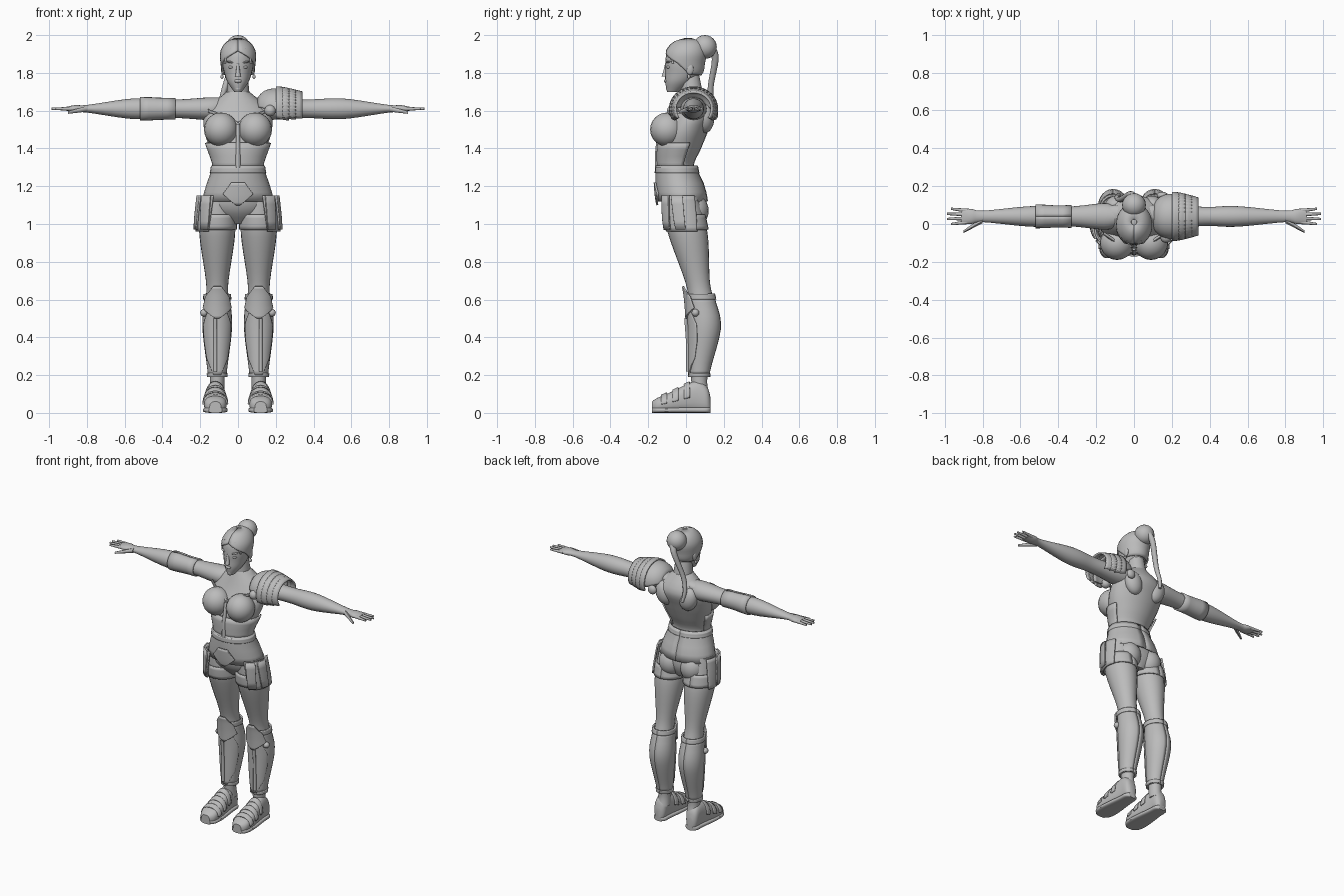
import bpy, bmesh, math
from mathutils import Vector, Matrix

if "Cube" in bpy.data.objects:
    bpy.data.objects.remove(bpy.data.objects["Cube"])

shade = (.5, .5, .5, 1)
grey = bpy.data.materials.new("plain grey")
grey.use_nodes = True
grey.diffuse_color = shade
grey.node_tree.nodes["Principled BSDF"].inputs["Base Color"].default_value = shade


def finish(name, bm, mirror=False, thick=0):
    """Turn a bmesh into a smooth-shaded object, optionally thickened or mirrored."""
    bmesh.ops.recalc_face_normals(bm, faces=bm.faces)
    mesh = bpy.data.meshes.new(name)
    bm.to_mesh(mesh)
    bm.free()
    mesh.materials.append(grey)
    mesh.polygons.foreach_set("use_smooth", [True] * len(mesh.polygons))
    mesh.set_sharp_from_angle(angle=math.radians(40))
    part = bpy.data.objects.new(name, mesh)
    bpy.context.collection.objects.link(part)
    if thick:
        solid = part.modifiers.new("thickness", 'SOLIDIFY')
        solid.thickness, solid.offset = thick, 0
    if mirror:
        part.modifiers.new("mirror", 'MIRROR').use_mirror_merge = False
    return part


def spline(rows, steps=4):
    """Smooth curve through all the section rows."""
    rows = [Vector(row) for row in rows]
    padded = [rows[0]] + rows + [rows[-1]]
    smooth = []
    for a, b, c, d in zip(padded, padded[1:], padded[2:], padded[3:]):
        enter, leave = (c - a) / 2, (d - b) / 2
        for step in range(steps):
            t = step / steps
            ease = t * t * (3 - 2 * t)
            smooth.append(b + (c - b) * ease + enter * (t * (1 - t) ** 2) - leave * (t * t * (1 - t)))
    return smooth + [rows[-1]]


def skin(name, rings, axis='z', arcs=None, sides=24, square=1, thick=0, mirror=False):
    """Cover rings (position, centre a, centre b, radius a, radius b); arcs leave them open."""
    bm = bmesh.new()
    loops = []
    for index, (pos, ca, cb, ra, rb) in enumerate(rings):
        start, end = arcs[index] if arcs else (0, 360)
        loop = []
        for k in range(sides + bool(arcs)):
            angle = math.radians(start + (end - start) * k / sides)
            c, s = math.cos(angle), math.sin(angle)
            a = ca + ra * math.copysign(abs(c) ** square, c)
            b = cb + rb * math.copysign(abs(s) ** square, s)
            place = {'x': (pos, a, b), 'y': (a, pos, b), 'z': (a, b, pos)}[axis]
            loop.append(bm.verts.new(place))
        loops.append(loop)
    for low, high in zip(loops, loops[1:]):
        for k in range(sides):
            n = (k + 1) % len(low)
            bm.faces.new((low[k], low[n], high[n], high[k]))
    if not arcs:
        bm.faces.new(loops[0])
        bm.faces.new(loops[-1])
    return finish(name, bm, mirror, thick)


def sample(rings, pos):
    """Ring of a body at any position along it."""
    for a, b in zip(rings, rings[1:]):
        if pos <= b[0]:
            break
    return a + (b - a) * ((pos - a[0]) / (b[0] - a[0]))


def plate(name, body, low, high, widths=(180, 180), facing=-90, gap=.01, thick=.01, steps=4, **options):
    """Armour or cloth that follows a body; widths are half angles from low end to high end."""
    count = steps * (len(widths) - 1)
    table = [Vector((i * steps, width)) for i, width in enumerate(widths)]
    rings, arcs = [], []
    for i in range(count + 1):
        ring = sample(body, low + (high - low) * i / count)
        rings.append(ring + Vector((0, 0, 0, gap, gap)))
        half = sample(table, i)[1]
        arcs.append((facing - half, facing + half))
    return skin(name, rings, arcs=arcs, thick=thick, **options)


def tube(name, points, radius, tip, axis='z', **options):
    """Round strand through points, narrowing to its tip."""
    main = 'xyz'.index(axis)
    rows = []
    for i, point in enumerate(points):
        r = radius + (tip - radius) * i / (len(points) - 1)
        rows.append((point[main], *(v for j, v in enumerate(point) if j != main), r, r))
    return skin(name, spline(rows), axis, sides=10, **options)


def ball(name, centre, radii, mirror=False, tilt=0):
    bm = bmesh.new()
    matrix = Matrix.Translation(centre) @ Matrix.Rotation(tilt, 4, 'Y') @ Matrix.Diagonal((*radii, 1))
    bmesh.ops.create_uvsphere(bm, u_segments=20, v_segments=12, radius=1, matrix=matrix)
    return finish(name, bm, mirror)


# Torso, neck and soft forms
torso = spline([(z, 0, y, wide, deep) for z, y, wide, deep in (
    (1, .01, .06, .06), (1.08, -.01, .17, .11), (1.2, -.03, .15, .11), (1.3, -.05, .12, .09),
    (1.4, -.03, .15, .11), (1.5, 0, .18, .12), (1.6, .04, .17, .11), (1.7, .03, .06, .06))])
skin("torso", torso)
tube("neck", [(0, .04, 1.6), (0, .03, 1.7), (0, .02, 1.8)], radius=.07, tip=.05)
ball("chest_cup", (.09, -.1, 1.5), (.09, .09, .09), mirror=True)
ball("buttock", (.08, .04, 1.07), (.08, .08, .09), mirror=True)
ball("shoulder_blade", (.09, .1, 1.56), (.06, .05, .08), mirror=True, tilt=.3)
ball("collar_muscle", (.1, .05, 1.64), (.08, .05, .03), mirror=True, tilt=.2)

# Bodice with front ridge and neckline trim
plate("bodice", torso, low=1.29, high=1.43, widths=(110, 110))
tube("bodice_ridge", [(0, -.15, 1.29), (0, -.15, 1.4), (0, -.13, 1.53)], radius=.015, tip=.01, mirror=False)
tube("neckline_trim", [(0, -.12, 1.53), (.08, -.1, 1.57), (.16, -.05, 1.6)],
     radius=.01, tip=.01, axis='x', mirror=True)

# Legs in shorts and boots
leg = spline([(z, .11, y, r, r * 1.1) for z, y, r in (
    (.1, .08, .04), (.2, .07, .04), (.45, .1, .07), (.6, .08, .06), (.7, .06, .06),
    (.9, .02, .09), (1, 0, .095), (1.15, -.02, .08))])
skin("leg", leg, mirror=True)
plate("boot_shaft", leg, low=.19, high=.62, gap=.004, mirror=True, steps=12)
plate("boot_top_band", leg, low=.6, high=.63, mirror=True)
plate("ankle_cuff", leg, low=.19, high=.21, mirror=True)
plate("shorts_hem", leg, low=.97, high=1.05, gap=.005, mirror=True)
plate("shin_guard", leg, low=.2, high=.56, widths=(20, 60, 65, 60, 30), mirror=True)
plate("knee_guard", leg, low=.5, high=.67, widths=(5, 60, 50, 15), gap=.02, mirror=True)
tube("shin_ridge", [(.12, .01, .22), (.12, .01, .36), (.12, 0, .5)], radius=.01, tip=.01, mirror=True)
ball("knee_rivet", (.18, .05, .53), (.02, .02, .02), mirror=True)

# Wide flared belt, hip panels and hanging tabs
plate("belt", torso, low=1.12, high=1.31, gap=.015)
plate("belt_top_band", torso, low=1.27, high=1.3, gap=.02)
plate("belt_point", torso, low=1.1, high=1.22, widths=(3, 25, 12), gap=.025)
plate("hip_panel", leg, low=.96, high=1.15, widths=(45, 52, 58), facing=-20, gap=.015, mirror=True)
for name, facing in ("front_tab", -55), ("side_tab", -15):
    plate(name, leg, low=.97, high=1.15, widths=(12, 16), facing=facing, gap=.025, mirror=True)

# Shoes with flat soles and straps
profile = ((-.18, .03, .06), (-.15, .055, .08), (-.08, .06, .11), (.05, .045, .17), (.11, .04, .14), (.13, .02, .08))
shoe = spline([(y, .12, height / 2, wide, height / 2) for y, wide, height in profile])
skin("shoe", shoe, 'y', square=.8, mirror=True)
sole = spline([(y, .12, .015, wide + .005, .015) for y, wide, height in profile])
skin("sole", sole, 'y', square=.6, mirror=True)
for i in range(3):
    front = -.13 + i * .06
    plate("shoe_strap", shoe, low=front, high=front + .03, widths=(90, 90), facing=90,
          gap=.003, axis='y', mirror=True)

# Arms and hands
arm = spline([(x, .04, 1.61, deep, tall) for x, deep, tall in (
    (.1, .06, .06), (.16, .07, .06), (.3, .055, .05), (.4, .05, .05), (.5, .055, .055),
    (.6, .05, .05), (.8, .03, .02), (.86, .04, .02), (.91, .04, .01))])
skin("arm", arm, 'x', mirror=True)
wrap = plate("right_arm_wrap", arm, low=.33, high=.52, gap=.003, axis='x')
wrap.scale.x = -1
for i, name in enumerate(("index", "middle", "ring", "little")):
    spread = i - 1.5
    tip = .99 - .01 * spread ** 2
    tube(name + "_finger", [(.88, .04 + spread * .02, 1.61), (tip, .04 + spread * .027, 1.61)],
         radius=.011, tip=.006, axis='x', mirror=True)
tube("thumb", [(.8, .02, 1.61), (.85, -.01, 1.6), (.9, -.04, 1.59)], radius=.016, tip=.007, axis='x', mirror=True)

# Layered pauldron on the left shoulder
guard = spline([(x, .04, 1.61, r, r * .9) for x, r in ((.1, .05), (.14, .1), (.22, .115), (.36, .08))])
plate("pauldron_cap", guard, low=.1, high=.27, widths=(80, 100, 110), facing=90, gap=0, axis='x')
for i in range(3):
    inner = .2 + i * .035
    plate("pauldron_layer", guard, low=inner, high=inner + .07, widths=(115, 125), facing=90, axis='x')
ball("pauldron_front_knot", (.17, -.07, 1.6), (.03, .03, .03))
ball("pauldron_back_knot", (.15, .15, 1.58), (.03, .02, .03))

# Head and face
head = spline([(z, 0, y, wide, deep) for z, y, wide, deep in (
    (1.7, -.07, .02, .03), (1.75, -.04, .055, .07), (1.8, -.015, .073, .095), (1.85, -.01, .083, .1),
    (1.91, 0, .085, .1), (1.96, .01, .055, .07), (1.98, .01, .01, .01))])
skin("head", head, mirror=False)
tube("nose", [(0, -.115, 1.78), (0, -.11, 1.81), (0, -.105, 1.85)], radius=.015, tip=.006)
ball("lips", (0, -.107, 1.757), (.02, .01, .01))
ball("chin", (0, -.085, 1.716), (.02, .02, .016))
ball("eyelid", (.034, -.088, 1.83), (.018, .016, .009), mirror=True)
ball("brow", (.036, -.09, 1.856), (.025, .016, .006), mirror=True, tilt=-.2)
ball("ear", (.08, .02, 1.82), (.01, .02, .03), mirror=True)
ball("earring", (.085, .015, 1.78), (.008, .008, .012), mirror=True)

# Hair with high bun, long tail and loose strands
plate("hair", head, low=1.79, high=1.98, widths=(70, 110, 180, 180), facing=90, gap=.005)
ball("hair_bun", (0, .1, 1.937), (.063, .063, .063))
tube("hair_tail", [(0, .14, 1.93), (-.02, .155, 1.87), (-.07, .13, 1.72), (-.09, .14, 1.63), (-.08, .155, 1.56)],
     radius=.022, tip=.01)
tube("loose_strand", [(.07, -.07, 1.85), (.06, -.08, 1.89), (.035, -.085, 1.93)], radius=.006, tip=.006, mirror=True)
